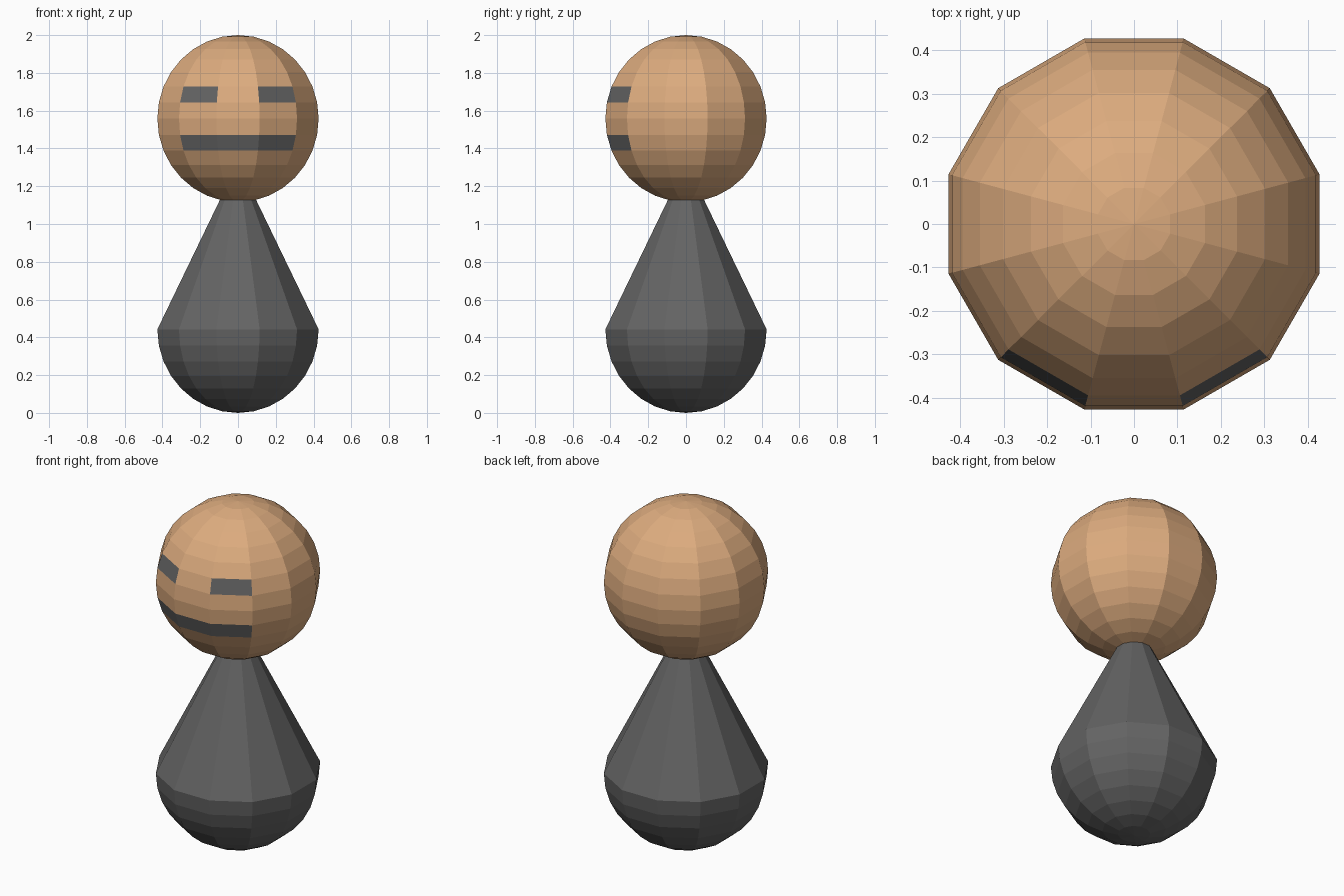
import bpy
import bmesh
from math import sin, cos, pi, radians, atan2, degrees

if "Cube" in bpy.data.objects:
    bpy.data.objects.remove(bpy.data.objects["Cube"])

R = 0.442            # vertex radius of both round parts
SIDES, RINGS = 12, 16
HEAD_Z = 2.0 - R


def material(name, rgb):
    m = bpy.data.materials.new(name)
    m.diffuse_color = (*rgb, 1)
    m.use_nodes = True
    m.node_tree.nodes["Principled BSDF"].inputs["Base Color"].default_value = m.diffuse_color
    return m


tan = material("tan", (0.72, 0.41, 0.21))
dark = material("dark_grey", (0.127, 0.127, 0.127))


def lathe(name, profile, materials):
    """Revolve (radius, z) points, bottom to top; both ends are poles."""
    bm = bmesh.new()
    bottom = bm.verts.new((0, 0, profile[0][1]))
    top = bm.verts.new((0, 0, profile[-1][1]))
    angles = [radians(15 + 360 / SIDES * i) for i in range(SIDES)]
    rows = [[bm.verts.new((r * cos(a), r * sin(a), z)) for a in angles]
            for r, z in profile[1:-1]]
    for i in range(SIDES):
        j = (i + 1) % SIDES
        bm.faces.new((bottom, rows[0][j], rows[0][i]))
        bm.faces.new((top, rows[-1][i], rows[-1][j]))
        for lo, hi in zip(rows, rows[1:]):
            bm.faces.new((lo[i], lo[j], hi[j], hi[i]))
    mesh = bpy.data.meshes.new(name)
    bm.to_mesh(mesh)
    bm.free()
    for m in materials:
        mesh.materials.append(m)
    ob = bpy.data.objects.new(name, mesh)
    bpy.context.collection.objects.link(ob)
    return ob


def arc(center_z, last_ring):
    return [(R * sin(pi * k / RINGS), center_z - R * cos(pi * k / RINGS))
            for k in range(last_ring + 1)]


# Body: half-round base rising into a cone whose tip sits inside the head
body = lathe("body", arc(R, RINGS // 2) + [(0, 3 * R)], [dark])

# Head: full ball, with eyes and mouth as darker faces on the front
head = lathe("head", arc(HEAD_Z, RINGS), [tan, dark])
for face in head.data.polygons:
    c = face.center
    angle = round(degrees(atan2(c.y, c.x)))
    height = c.z - HEAD_Z
    eye = angle in (-120, -60) and 0.09 < height < 0.165
    mouth = angle in (-120, -90, -60) and -0.165 < height < -0.09
    if eye or mouth:
        face.material_index = 1
